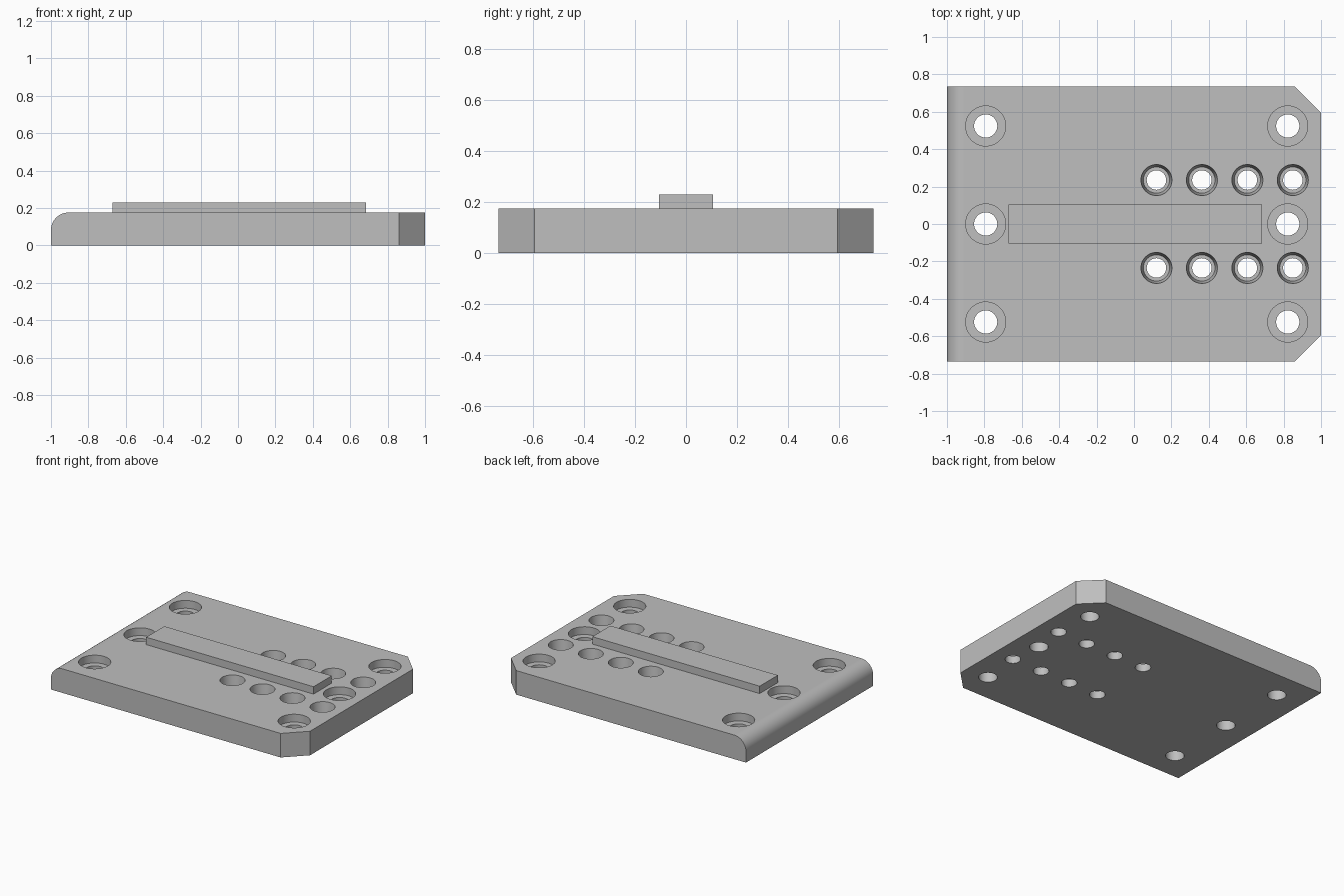
import bpy, bmesh
from math import sin, cos, pi, radians

if "Cube" in bpy.data.objects:
    bpy.data.objects.remove(bpy.data.objects["Cube"], do_unlink=True)

HALF_Y, TOP = 0.735, 0.176
grey = bpy.data.materials.new("machined grey")
grey.use_nodes = True
colour = (0.52, 0.52, 0.52, 1)
grey.diffuse_color = colour
grey.node_tree.nodes["Principled BSDF"].inputs["Base Color"].default_value = colour


def make_object(name, bm):
    bmesh.ops.recalc_face_normals(bm, faces=bm.faces[:])
    mesh = bpy.data.meshes.new(name)
    bm.to_mesh(mesh)
    bm.free()
    mesh.materials.append(grey)
    obj = bpy.data.objects.new(name, mesh)
    bpy.context.collection.objects.link(obj)
    return obj


def box(x0, x1, half_y, z0, z1):
    bm = bmesh.new()
    bmesh.ops.create_cube(bm, size=1)
    bmesh.ops.scale(bm, vec=(x1 - x0, 2 * half_y, z1 - z0), verts=bm.verts)
    bmesh.ops.translate(bm, vec=((x0 + x1) / 2, 0, (z0 + z1) / 2), verts=bm.verts)
    return bm


def lathe(bm, x, y, profile, sides=48):
    """Closed turned solid around a vertical axis at x, y."""
    rings = [[bm.verts.new((x + r * cos(2 * pi * i / sides),
                            y + r * sin(2 * pi * i / sides), z))
              for i in range(sides)] for r, z in profile]
    for low, high in zip(rings, rings[1:]):
        for i in range(sides):
            j = (i + 1) % sides
            bm.faces.new((low[i], low[j], high[j], high[i]))
    bm.faces.new(rings[0][::-1])
    bm.faces.new(rings[-1])


# Plate: two chamfered corners on one end, rounded top edge on the other
bm = box(-1, 1, HALF_Y, 0, TOP)
corners = [e for e in bm.edges if all(v.co.x > 0.9 for v in e.verts)
           and abs(e.verts[0].co.z - e.verts[1].co.z) > 0.1]
bmesh.ops.bevel(bm, geom=corners, offset=0.14, segments=1, affect='EDGES')
rounded = [e for e in bm.edges
           if all(v.co.x < -0.9 and v.co.z > 0.1 for v in e.verts)]
bmesh.ops.bevel(bm, geom=rounded, offset=0.095, segments=14, profile=0.5,
                affect='EDGES')
plate = make_object("plate", bm)

# Cutter: six counterbored holes and two rows of deeper tapered holes
bm = bmesh.new()
for x in (-0.793, 0.822):
    for y in (-0.524, 0, 0.524):
        lathe(bm, x, y, [(0.062, -0.1), (0.062, TOP - 0.057),
                         (0.107, TOP - 0.057), (0.107, TOP + 0.1)])
for i in range(4):
    for y in (-0.235, 0.235):
        lathe(bm, 0.12 + 0.243 * i, y,
              [(0.052, -0.1), (0.052, TOP - 0.12), (0.07, TOP - 0.12),
               (0.083, TOP), (0.083, TOP + 0.1)])
cutter = make_object("hole_cutter", bm)
cutter.hide_render = True

# Drill the plate, then shade it
drill = plate.modifiers.new("holes", 'BOOLEAN')
drill.operation, drill.solver, drill.object = 'DIFFERENCE', 'EXACT', cutter
bpy.ops.object.select_all(action='DESELECT')
plate.select_set(True)
bpy.context.view_layer.objects.active = plate
bpy.ops.object.modifier_apply(modifier=drill.name)
bpy.data.objects.remove(cutter, do_unlink=True)
bpy.ops.object.shade_smooth_by_angle(angle=radians(30))
flat = plate.modifiers.new("flat faces", 'WEIGHTED_NORMAL')
flat.keep_sharp = True

# Raised bar along the middle
make_object("raised_bar", box(-0.67, 0.685, 0.105, TOP, 0.23))
